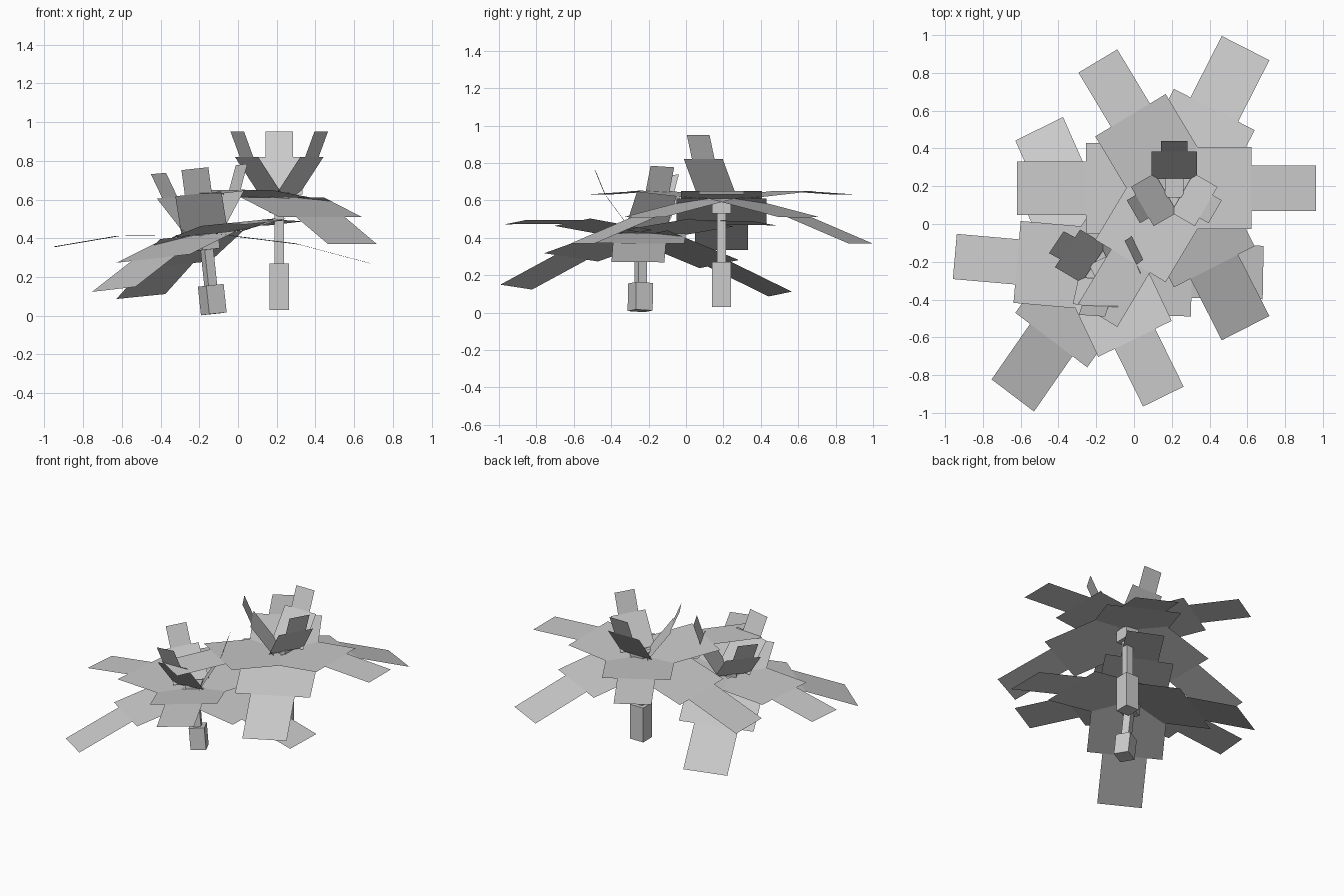
import bpy, bmesh
from math import radians
from mathutils import Matrix, Vector

if "Cube" in bpy.data.objects:
    bpy.data.objects.remove(bpy.data.objects["Cube"])


def finish(bm, name, mat):
    mesh = bpy.data.meshes.new(name)
    bm.to_mesh(mesh)
    bm.free()
    obj = bpy.data.objects.new(name, mesh)
    bpy.context.collection.objects.link(obj)
    obj.matrix_world = mat
    return obj


# flat stepped leaf: a wide blade and a narrower tip, bent where they meet
def leaf(name, mat, angle, profile, wide, narrow):
    bm = bmesh.new()
    base, bend, tip = profile
    for (d0, z0), (d1, z1), w in ((base, bend, wide), (bend, tip, narrow)):
        h = w / 2
        corners = ((d0, -h, z0), (d1, -h, z1), (d1, h, z1), (d0, h, z0))
        bm.faces.new([bm.verts.new(c) for c in corners])
    finish(bm, name, mat @ Matrix.Rotation(radians(angle), 4, 'Z'))


# square stem section between two heights
def post(name, mat, width, z0, z1):
    bm = bmesh.new()
    bmesh.ops.create_cube(bm, size=1)
    bmesh.ops.scale(bm, vec=(width, width, z1 - z0), verts=bm.verts)
    bmesh.ops.translate(bm, vec=(0, 0, (z0 + z1) / 2), verts=bm.verts)
    finish(bm, name, mat)


# one plant; local origin is the crown where all the leaves meet
def plant(name, crown, up, turn, foot_top, foot_bottom):
    tilt = Vector((0, 0, 1)).rotation_difference(Vector(up)).to_matrix().to_4x4()
    mat = Matrix.Translation(crown) @ tilt @ Matrix.Rotation(radians(turn), 4, 'Z')

    # stem
    post(name + "_stem_cap", mat, 0.10, -0.09, 0.015)
    post(name + "_stem", mat, 0.05, foot_top, -0.09)
    post(name + "_stem_foot", mat, 0.10, foot_bottom, foot_top)

    # level leaves
    for angle, bend, tip in ((0, 0.41, 0.75), (121, 0.45, 0.785), (239, 0.45, 0.785)):
        leaf(name + "_level_leaf", mat, angle,
             ((0.04, -0.01), (bend, 0.03), (tip, 0.01)), 0.435, 0.24)

    # drooping leaves
    for angle, sag in ((63, 0), (180, 0.035), (297, 0)):
        leaf(name + "_drooping_leaf", mat, angle,
             ((0.04, -0.01), (0.467, -0.11 - sag), (0.832, -0.25 - sag)), 0.48, 0.283)

    # small upright leaves
    for angle in (90, 210, 330):
        leaf(name + "_upright_leaf", mat, angle,
             ((0.05, 0.006), (0.195, 0.20), (0.25, 0.33)), 0.24, 0.14)


plant("tall_plant", (0.213, 0.19, 0.62), (0, 0, 1), 0, -0.35, -0.59)
plant("short_plant", (-0.17, -0.24, 0.43), (-0.107, 0.012, 1), -64, -0.275, -0.423)
